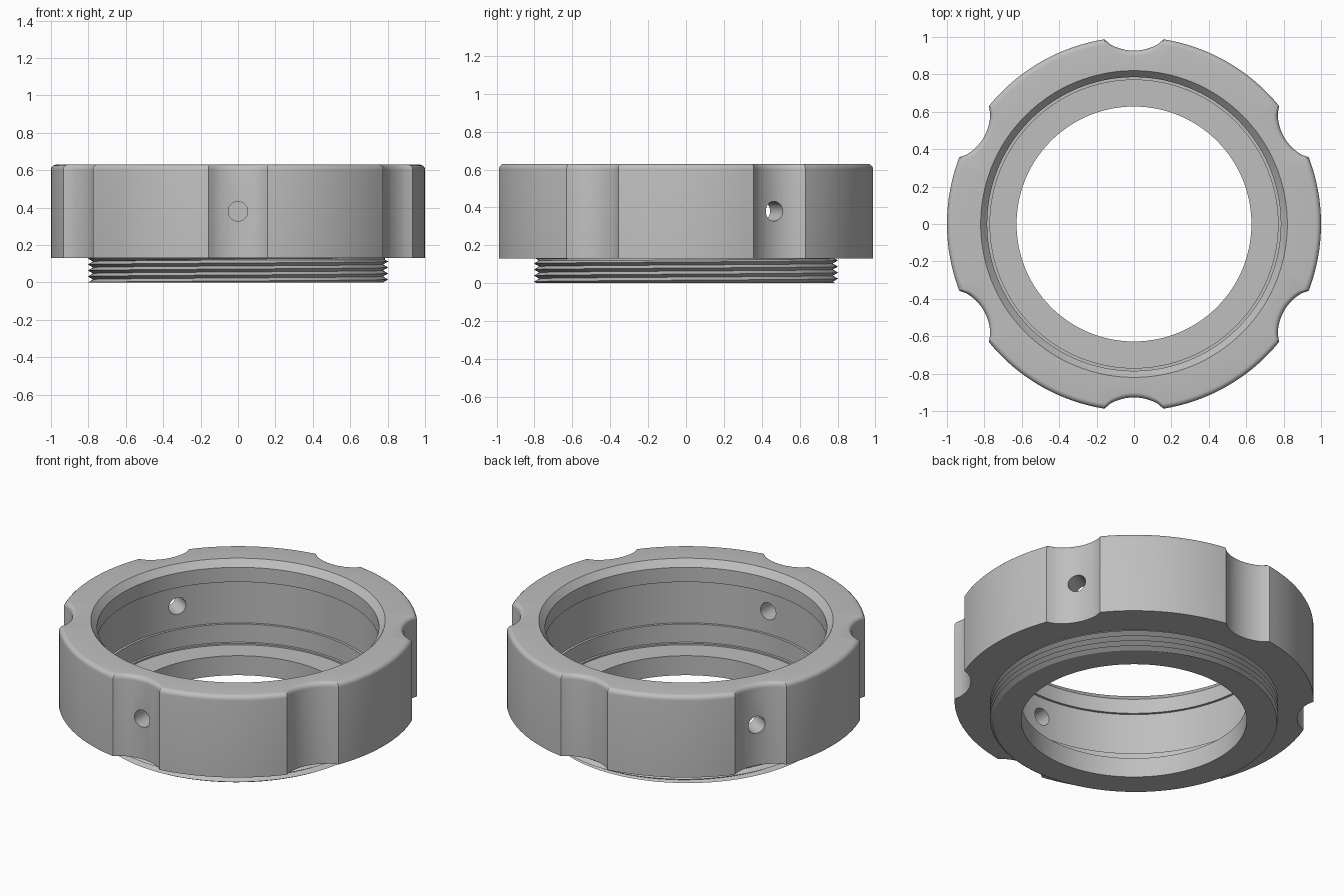
import bpy, bmesh
from math import sin, cos, pi, radians, sqrt, asin
from mathutils import Matrix

if "Cube" in bpy.data.objects:
    bpy.data.objects.remove(bpy.data.objects["Cube"])

grey = bpy.data.materials.new("machined grey")
grey.use_nodes = True
grey.diffuse_color = (0.52, 0.52, 0.52, 1)
grey.node_tree.nodes["Principled BSDF"].inputs["Base Color"].default_value = grey.diffuse_color

HALF = 0.158                      # half width of a grip notch
CUT_R, CUT_C = 0.255, 1.182       # notch radius and distance of its centre
EDGE = asin(HALF)


def make_object(name, bm):
    mesh = bpy.data.meshes.new(name)
    bmesh.ops.recalc_face_normals(bm, faces=bm.faces)
    bm.to_mesh(mesh)
    bm.free()
    obj = bpy.data.objects.new(name, mesh)
    bpy.context.collection.objects.link(obj)
    mesh.materials.append(grey)
    return obj


def select_only(obj):
    bpy.ops.object.select_all(action='DESELECT')
    obj.select_set(True)
    bpy.context.view_layer.objects.active = obj


def outer_radius(a):
    """Distance to the notched rim, with a measured from the notch middle."""
    if abs(a) >= EDGE - 1e-6:
        return 1.0
    return CUT_C * cos(a) - sqrt(CUT_R ** 2 - (CUT_C * sin(a)) ** 2)


# Rim angles: notch samples, then the plain arc up to the next notch
angles = []
for k in range(6):
    mid = radians(30 + 60 * k)
    for i in range(12):
        a = -EDGE + 2 * EDGE * i / 12
        angles.append((mid + a, outer_radius(a)))
    for i in range(16):
        angles.append((mid + EDGE + (pi / 3 - 2 * EDGE) * i / 16, 1.0))

# Ring section: (radius, height); on the rim the radius is an inset from the outline
FILLET, TOP = 0.028, 0.63
rim = [(0, 0.13)]
for i in range(6):
    t = pi / 2 * i / 5
    rim.append((FILLET * (1 - cos(t)), TOP - FILLET * (1 - sin(t))))
inner = [(0.82, TOP), (0.785, 0.59), (0.785, 0.50), (0.80, 0.50), (0.80, 0.242),
         (0.785, 0.242), (0.785, 0.12), (0.628, 0.12), (0.628, 0), (0.772, 0), (0.772, 0.13)]

bm = bmesh.new()
loops = []
for a, radius in angles:
    section = [(radius - d, z) for d, z in rim] + inner
    loops.append([bm.verts.new((r * cos(a), r * sin(a), z)) for r, z in section])
count = len(rim) + len(inner)
for i, here in enumerate(loops):
    after = loops[(i + 1) % len(loops)]
    for j in range(count):
        n = (j + 1) % count
        bm.faces.new((here[j], after[j], after[n], here[n]))
body = make_object("notched_ring", bm)

# Three radial pin holes
bm = bmesh.new()
for deg in (30, 150, 270):
    place = (Matrix.Rotation(radians(deg), 4, 'Z') @ Matrix.Translation((0.87, 0, 0.38))
             @ Matrix.Rotation(pi / 2, 4, 'Y'))
    bmesh.ops.create_cone(bm, cap_ends=True, segments=32, radius1=0.052, radius2=0.052,
                          depth=0.4, matrix=place)
cutter = make_object("hole_cutter", bm)
cutter.hide_render = True
select_only(body)
mod = body.modifiers.new("pin_holes", 'BOOLEAN')
mod.operation = 'DIFFERENCE'
mod.solver = 'EXACT'
mod.object = cutter
bpy.ops.object.modifier_apply(modifier=mod.name)
bpy.data.objects.remove(cutter)
bpy.ops.object.shade_smooth_by_angle(angle=radians(28))

# Helical thread around the lower collar
PITCH, HEIGHT, ROOT, CREST, STEPS = 0.032, 0.13, 0.775, 0.803, 128
bm = bmesh.new()
rows = range(-3, 11)
columns = []
for i in range(STEPS + 1):
    turn = i / STEPS
    a = 2 * pi * turn
    points = [(0.77, 0)]
    for k in rows:
        z = min(max(PITCH * (k / 2 + turn), 0), HEIGHT)
        phase = (z / PITCH - turn) % 1
        points.append((ROOT + (CREST - ROOT) * (1 - abs(2 * phase - 1)), z))
    points.append((0.77, HEIGHT))
    columns.append([bm.verts.new((r * cos(a), r * sin(a), z)) for r, z in points])
for here, after in zip(columns, columns[1:]):
    for j in range(len(here) - 1):
        bm.faces.new((here[j], after[j], after[j + 1], here[j + 1]))
bmesh.ops.remove_doubles(bm, verts=bm.verts, dist=1e-5)
bmesh.ops.dissolve_degenerate(bm, edges=bm.edges, dist=1e-5)
thread = make_object("collar_thread", bm)
select_only(thread)
bpy.ops.object.shade_smooth_by_angle(angle=radians(28))
